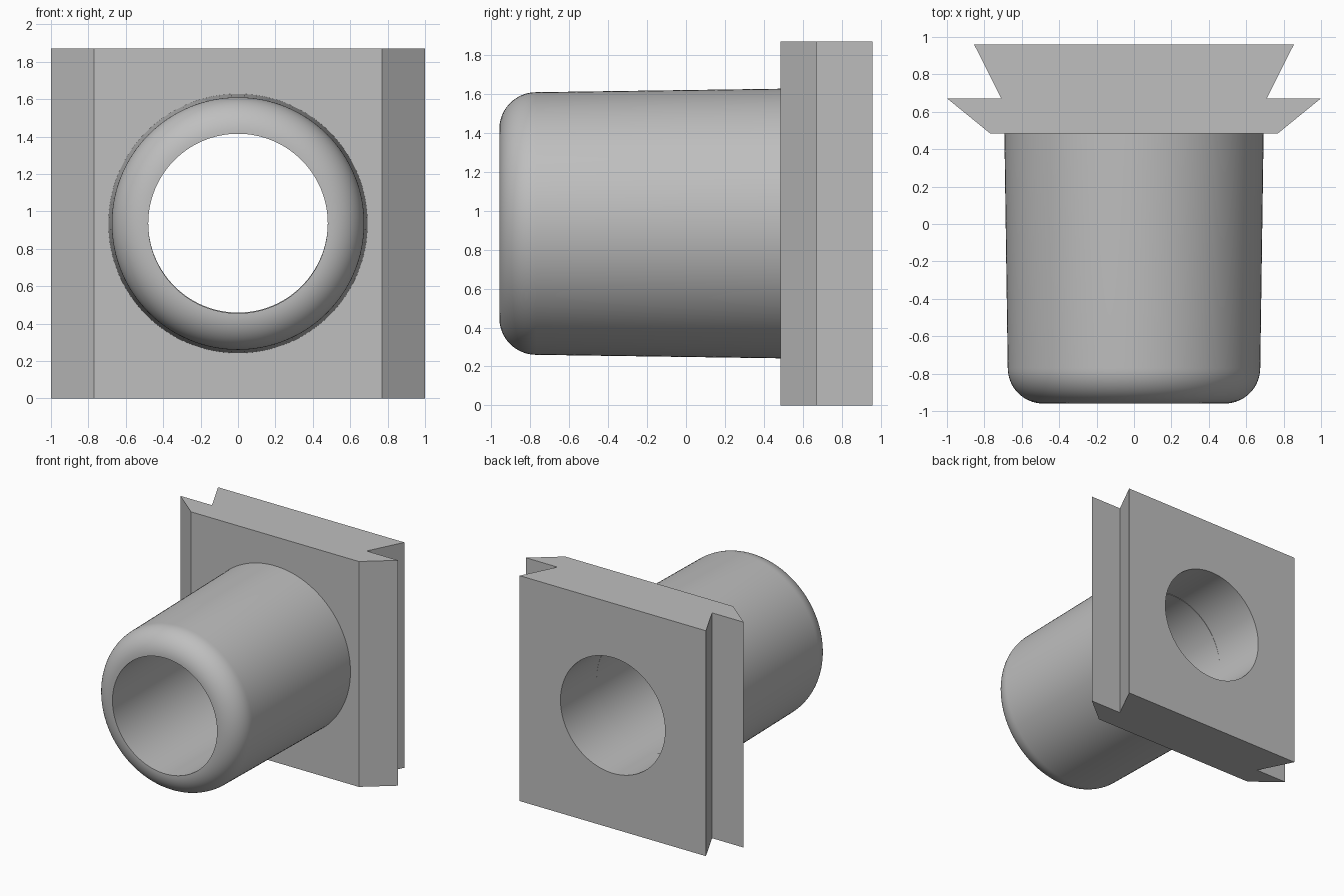
import bpy, bmesh, math

if "Cube" in bpy.data.objects:
    bpy.data.objects.remove(bpy.data.objects["Cube"])

HEIGHT, AXIS_Z, BORE = 1.87, 0.935, 0.48
FRONT, PLATE_FRONT, NOTCH, BACK = -0.96, 0.485, 0.672, 0.96
SEGMENTS = 128

grey = bpy.data.materials.new("plain grey")
grey.use_nodes = True
colour = (0.52, 0.52, 0.52, 1)
grey.diffuse_color = colour
grey.node_tree.nodes["Principled BSDF"].inputs["Base Color"].default_value = colour


def finish(name, bm):
    bmesh.ops.recalc_face_normals(bm, faces=bm.faces)
    mesh = bpy.data.meshes.new(name)
    bm.to_mesh(mesh)
    bm.free()
    mesh.materials.append(grey)
    obj = bpy.data.objects.new(name, mesh)
    bpy.context.collection.objects.link(obj)
    return obj


def lathe(name, profile, centre_z):
    """Spin a closed (radius, y) profile around the y axis."""
    bm = bmesh.new()
    rings = []
    for i in range(SEGMENTS):
        a = 2 * math.pi * i / SEGMENTS
        rings.append([bm.verts.new((r * math.cos(a), y, centre_z + r * math.sin(a)))
                      for r, y in profile])
    n = len(profile)
    for i in range(SEGMENTS):
        p, q = rings[i], rings[(i + 1) % SEGMENTS]
        for j in range(n):
            k = (j + 1) % n
            bm.faces.new((p[j], p[k], q[k], q[j]))
    return finish(name, bm)


# Dovetail mounting plate, extruded upwards from its mirrored outline
half = [(0.77, PLATE_FRONT), (1.0, NOTCH), (0.71, NOTCH), (0.855, BACK)]
outline = half + [(-x, y) for x, y in reversed(half)]
bm = bmesh.new()
base = bm.faces.new([bm.verts.new((x, y, 0)) for x, y in outline])
top = bmesh.ops.extrude_face_region(bm, geom=[base], use_keep_orig=True)
bmesh.ops.translate(bm, vec=(0, 0, HEIGHT),
                    verts=[v for v in top["geom"] if isinstance(v, bmesh.types.BMVert)])
plate = finish("mounting_plate", bm)

# Round bore through the plate
bm = bmesh.new()
bmesh.ops.create_cone(bm, cap_ends=True, segments=SEGMENTS, radius1=BORE, radius2=BORE, depth=2)
cutter = finish("bore_cutter", bm)
cutter.rotation_euler.x = math.pi / 2
cutter.location = (0, 0.8, AXIS_Z + 0.004)
cutter.hide_render = True
cutter.hide_set(True)
cutter.display_type = "WIRE"
cut = plate.modifiers.new("bore", "BOOLEAN")
cut.operation = "DIFFERENCE"
cut.solver = "EXACT"
cut.object = cutter

# Slightly tapered tube with a rounded front rim
FILLET = 0.19
profile = [(BORE, PLATE_FRONT), (BORE, FRONT)]
for i in range(17):
    a = math.pi / 2 * i / 16
    profile.append((BORE + 0.005 + FILLET * math.sin(a), FRONT + FILLET * (1 - math.cos(a))))
profile.append((0.693, PLATE_FRONT))
tube = lathe("tube", profile, AXIS_Z)

# Smooth the round surfaces and keep the edges crisp
for obj in (tube, plate):
    bpy.ops.object.select_all(action="DESELECT")
    obj.select_set(True)
    bpy.context.view_layer.objects.active = obj
    if obj.modifiers:
        bpy.ops.object.modifier_apply(modifier="bore")
    bpy.ops.object.shade_smooth_by_angle(angle=math.radians(30))
bpy.data.objects.remove(cutter)
